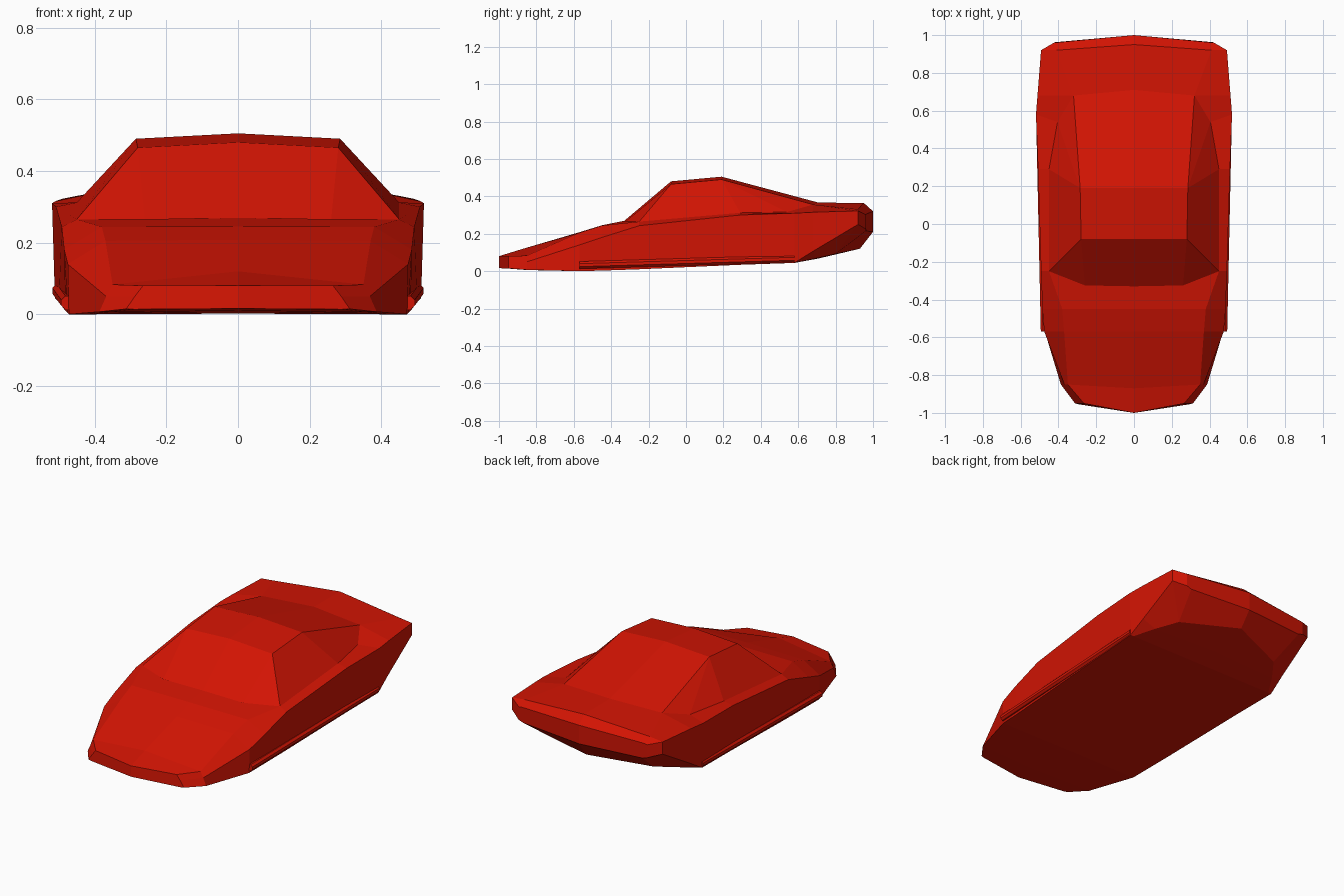
import bpy, bmesh, math
from mathutils import Vector

if "Cube" in bpy.data.objects:
    bpy.data.objects.remove(bpy.data.objects["Cube"])

red = bpy.data.materials.new("red_paint")
red.diffuse_color = (0.65, 0.007, 0.001, 1)
red.use_nodes = True
red.node_tree.nodes["Principled BSDF"].inputs["Base Color"].default_value = red.diffuse_color


def make_half(name, verts, faces, flip=False):
    """Right half of a part, mirrored across x = 0."""
    me = bpy.data.meshes.new(name)
    me.from_pydata(verts, [], faces)
    me.materials.append(red)
    bm = bmesh.new()
    bm.from_mesh(me)
    bmesh.ops.recalc_face_normals(bm, faces=bm.faces)
    top = max(bm.faces, key=lambda f: f.calc_center_median().z)
    if flip and top.normal.z < 0:
        bmesh.ops.reverse_faces(bm, faces=bm.faces)
    bm.to_mesh(me)
    bm.free()
    ob = bpy.data.objects.new(name, me)
    bpy.context.collection.objects.link(ob)
    m = ob.modifiers.new("mirror", 'MIRROR')
    m.use_clip = True
    return ob


def section(yc, ye, zc, *side, zb, yb=None):
    """Half cross-section: yc at the centre line, ye at the side.
    Side points are (x, z) or (x, z, own y): edge, shoulder, sill, under."""
    pts = [(p[0], p[2] if len(p) > 2 else ye, p[1]) for p in side]
    return [(0, yc, zc)] + pts + [(0, yc if yb is None else yb, zb)]


# Body: lofted half sections from nose to tail
stations = [
    section(-1.0, -.95, .08, (.265, .08), (.288, .05), (.312, .015), (.29, .014, -.955), zb=.016),
    section(-.87, -.85, .12, (.35, .083), (.368, .05), (.387, .007), (.36, .006), zb=.01),
    section(-.57, -.57, .208, (.37, .205), (.475, .14), (.472, .0), (.42, .0), zb=.002),
    section(-.45, -.45, .245, (.38, .244), (.485, .18), (.475, .003), (.42, .003), zb=.006),
    section(-.33, -.25, .269, (.45, .265), (.492, .243), (.482, .01), (.42, .01), zb=.01),
    section(.29, .29, .32, (.45, .312), (.508, .300), (.50, .034), (.45, .034), zb=.034),
    section(.58, .58, .345, (.405, .316, .54), (.519, .310), (.511, .045), (.49, .044), zb=.044),
    section(.71, .68, .366, (.32, .356), (.511, .315), (.504, .107), (.425, .067, .69), zb=.068),
    section(.95, .92, .365, (.41, .331), (.492, .322), (.492, .25), (.345, .092, .80), zb=.12, yb=.93),
    section(1.0, .962, .32, (.40, .305), (.42, .302), (.42, .225), (.39, .215), zb=.21),
]
n = len(stations[0])
verts = [p for s in stations for p in s]
# The top is left open beneath the cabin
faces = [(i*n+j, i*n+j+1, (i+1)*n+j+1, (i+1)*n+j)
         for i in range(len(stations)-1) for j in range(n-1)
         if not (j == 0 and i in (4, 5, 6))]
faces += [tuple(range(n)), tuple(range(len(verts)-n, len(verts)))]
make_half("car_body", verts, faces, flip=True)

# Cabin: base outline and roof panel
base = [(0, -.33, .269), (.26, -.325, .264), (.45, -.25, .265), (.45, .29, .312),
        (.405, .54, .316), (.32, .68, .356), (0, .71, .366)]
roof = [(0, -.08, .48), (.28, -.08, .465), (.285, .19, .49), (0, .19, .505)]
make_half("cabin", base + roof,
          [(0, 1, 8, 7), (1, 2, 8), (2, 3, 9, 8), (3, 4, 9),
           (4, 5, 9), (5, 6, 10, 9), (7, 8, 9, 10)], flip=True)

# Side skirts: sloping eight-sided tubes along the sills
ring = []
for x, y, z in ((.474, -.57, .032), (.499, .58, .066)):
    for k in range(8):
        a = math.tau * (k + .5) / 8
        ring.append(Vector((x + .021*math.cos(a), y, z + .021*math.sin(a))))
tube = [(k, (k+1) % 8, 8+(k+1) % 8, 8+k) for k in range(8)]
make_half("side_skirts", ring, tube + [tuple(range(8)), tuple(range(8, 16))])
